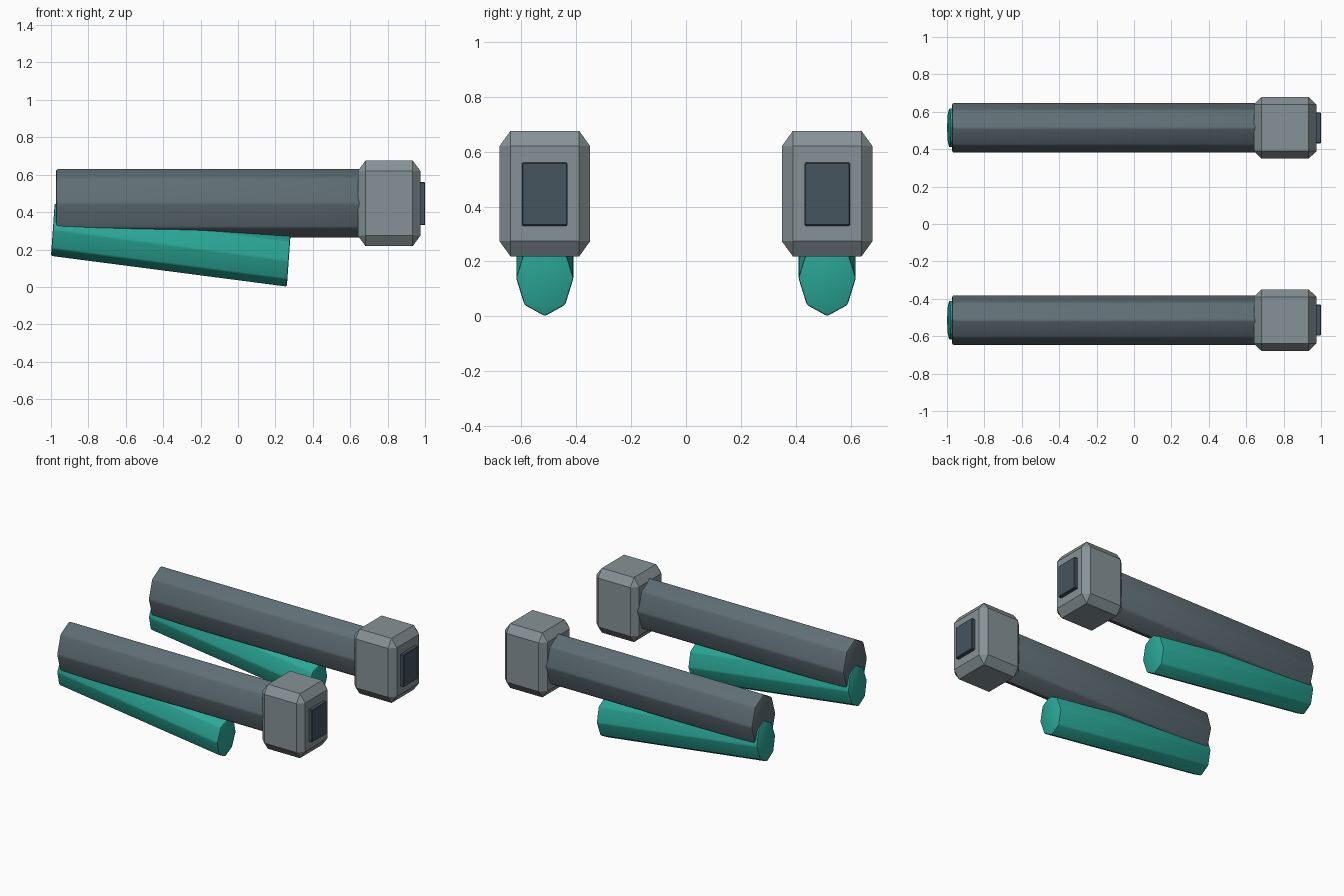
import bpy, bmesh, math
from mathutils import Matrix

if "Cube" in bpy.data.objects:
    bpy.data.objects.remove(bpy.data.objects["Cube"])

CY = 0.514  # distance of each unit from the centre line


def material(name, rgb):
    m = bpy.data.materials.new(name)
    m.diffuse_color = (*rgb, 1)
    m.use_nodes = True
    m.node_tree.nodes["Principled BSDF"].inputs["Base Color"].default_value = m.diffuse_color
    return m


def finish(name, bm, mat, smooth=None):
    """Turn the bmesh into an object and mirror it across y."""
    bmesh.ops.recalc_face_normals(bm, faces=bm.faces)
    mesh = bpy.data.meshes.new(name)
    bm.to_mesh(mesh)
    bm.free()
    ob = bpy.data.objects.new(name, mesh)
    bpy.context.collection.objects.link(ob)
    mesh.materials.append(mat)
    if smooth:
        bpy.ops.object.select_all(action='DESELECT')
        ob.select_set(True)
        bpy.context.view_layer.objects.active = ob
        bpy.ops.object.shade_smooth_by_angle(angle=math.radians(smooth))
    mod = ob.modifiers.new("Mirror", 'MIRROR')
    mod.use_axis = (False, True, False)
    return ob


def octagon_tube(name, ends, ry, mat, bevel):
    """Solid eight-sided tube; each end is (x, z, half height, x lean at top)."""
    bm = bmesh.new()
    rings = []
    for x, z, rz, lean in ends:
        ring = []
        for i in range(8):
            a = i * math.pi / 4
            s = math.sin(a)
            ring.append(bm.verts.new((x + lean * s, CY + ry * math.cos(a), z + rz * s)))
        rings.append(ring)
        bm.faces.new(ring)
    a, b = rings
    for i in range(8):
        j = (i + 1) % 8
        bm.faces.new((a[i], a[j], b[j], b[i]))
    bmesh.ops.recalc_face_normals(bm, faces=bm.faces)
    bmesh.ops.bevel(bm, geom=bm.edges[:], offset=bevel, segments=2, profile=0.5, affect='EDGES')
    return finish(name, bm, mat, 40)


def box(name, lo, hi, mat, bevel, scaled):
    """Chamfered box; a scaled chamfer is a fraction of each dimension."""
    bm = bmesh.new()
    bmesh.ops.create_cube(bm, size=1)
    size = [h - l for l, h in zip(lo, hi)]
    fit = Matrix.Translation([(l + h) / 2 for l, h in zip(lo, hi)]) @ Matrix.Diagonal((*size, 1))
    if not scaled:
        bm.transform(fit)
    bmesh.ops.bevel(bm, geom=bm.edges[:], offset=bevel, segments=1, affect='EDGES')
    if scaled:
        bm.transform(fit)
    return finish(name, bm, mat)


dark_grey = material("dark_grey", (0.115, 0.156, 0.178))
light_grey = material("light_grey", (0.24, 0.29, 0.31))
slate = material("slate", (0.061, 0.089, 0.112))
teal = material("teal", (0.023, 0.39, 0.31))

# long upper barrels
octagon_tube("barrel", [(-0.972, 0.447, 0.186, 0), (0.72, 0.447, 0.186, 0)], 0.134, dark_grey, 0.01)

# tilted lower tubes, with slightly leaning ends
octagon_tube("lower_tube", [(-0.99, 0.306, 0.142, 0.01), (0.271, 0.14, 0.14, 0.01)], 0.105, teal, 0.008)

# chamfered head blocks and the plates on their ends
box("head_block", (0.641, CY - 0.165, 0.218), (0.975, CY + 0.165, 0.676), light_grey, 0.122, True)
box("end_plate", (0.95, CY - 0.083, 0.33), (1.0, CY + 0.083, 0.56), slate, 0.004, False)
